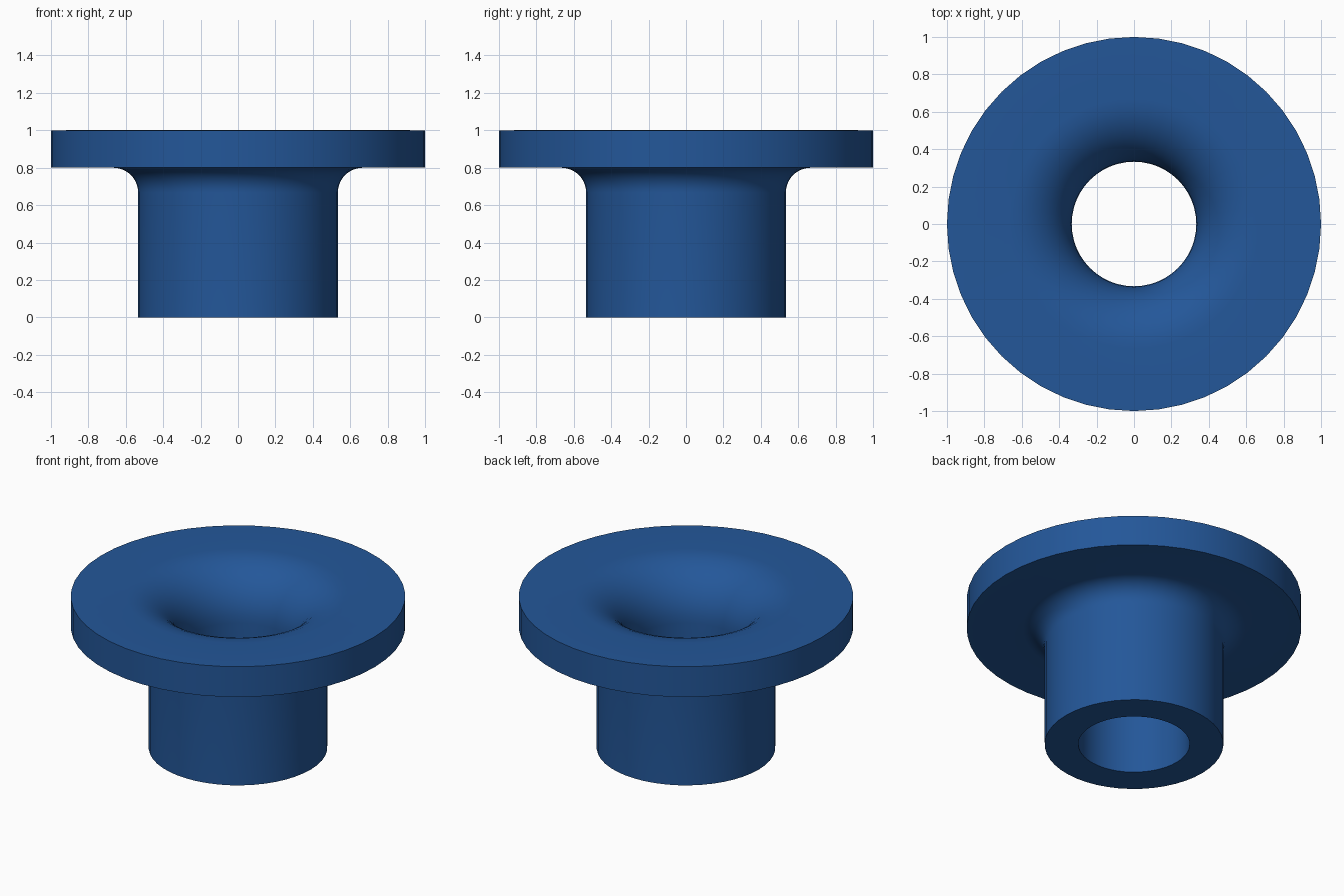
import bpy, bmesh, math
from mathutils import Matrix

if "Cube" in bpy.data.objects:
    bpy.data.objects.remove(bpy.data.objects["Cube"])

SEGMENTS = 48
ARC_STEPS = 10
CENTRE = 0.667          # shared centre (r and z) of both rounded corners


def arc(radius, start, end):
    """Points of a rounded corner in the (r, z) plane."""
    pts = []
    for i in range(ARC_STEPS + 1):
        a = math.radians(start + (end - start) * i / ARC_STEPS)
        pts.append((CENTRE + radius * math.cos(a), CENTRE + radius * math.sin(a)))
    return pts


# Closed cross-section: bore, flared mouth, flange rim, fillet, tube wall
profile = [(0.333, 0.0)]
profile += arc(0.334, 180, 90)
profile += [(1.0, 1.0), (1.0, 0.8)]
profile += arc(0.133, 90, 180)
profile += [(0.534, 0.0)]

# Revolve the cross-section around z
bm = bmesh.new()
verts = [bm.verts.new((r, 0, z)) for r, z in profile]
edges = [bm.edges.new((verts[i], verts[(i + 1) % len(verts)])) for i in range(len(verts))]
bmesh.ops.spin(bm, geom=verts + edges, cent=(0, 0, 0), axis=(0, 0, 1),
               angle=math.tau, steps=SEGMENTS, use_merge=True)
bmesh.ops.remove_doubles(bm, verts=bm.verts, dist=1e-4)
bmesh.ops.recalc_face_normals(bm, faces=bm.faces)
mesh = bpy.data.meshes.new("flanged_bushing")
bm.to_mesh(mesh)
bm.free()

bushing = bpy.data.objects.new("flanged_bushing", mesh)
bpy.context.collection.objects.link(bushing)

# Blue finish
blue = bpy.data.materials.new("blue")
blue.diffuse_color = (0.017, 0.095, 0.319, 1)
blue.use_nodes = True
blue.node_tree.nodes["Principled BSDF"].inputs["Base Color"].default_value = blue.diffuse_color
mesh.materials.append(blue)

# Smooth curves, sharp rims
bpy.context.view_layer.objects.active = bushing
bushing.select_set(True)
bpy.ops.object.shade_smooth_by_angle(angle=math.radians(30))
